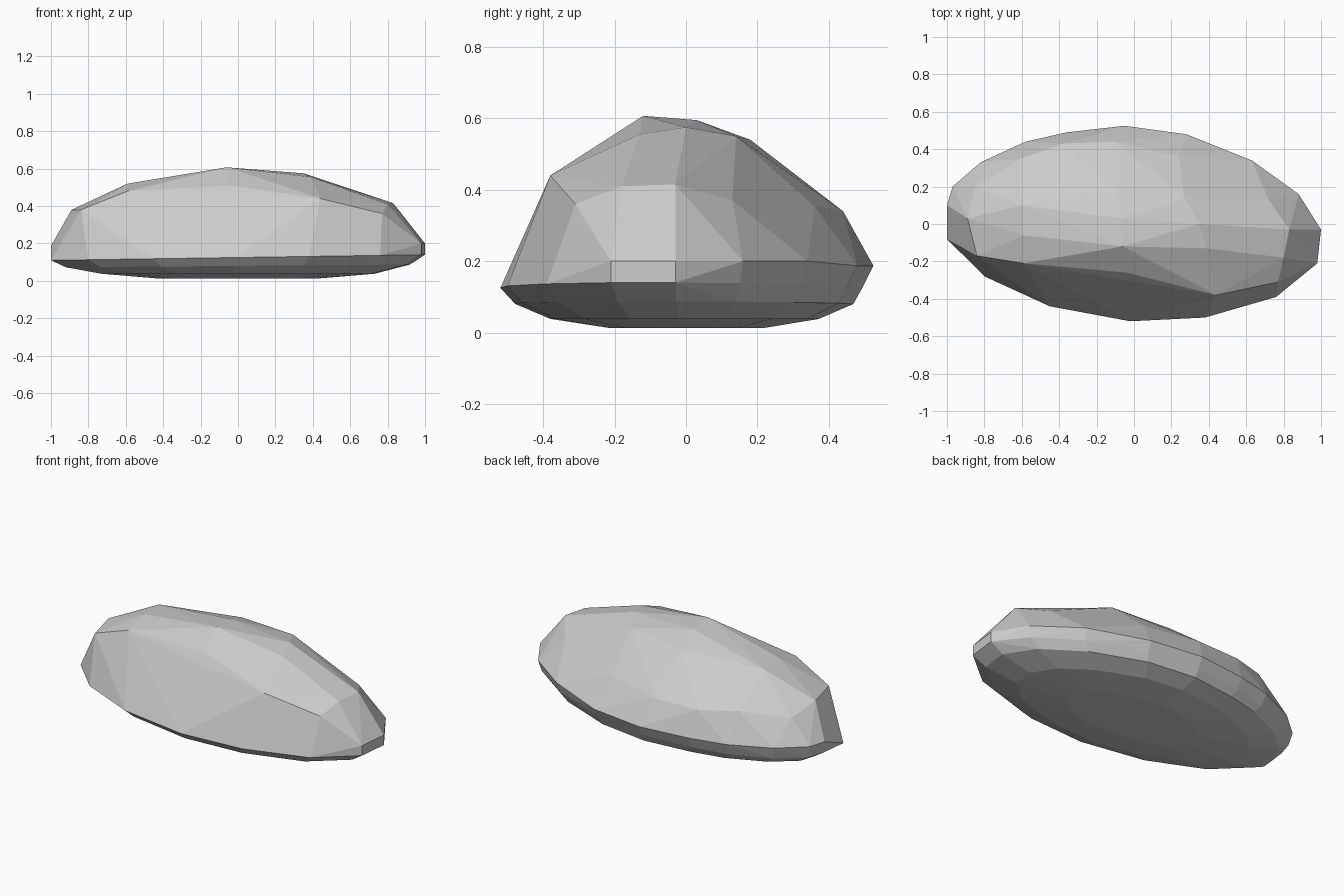
import bpy, bmesh, math

if "Cube" in bpy.data.objects:
    bpy.data.objects.remove(bpy.data.objects["Cube"])

# Widest outline of the rock, seen from above
outline = [(1.0, -.03), (.98, -.21), (.76, -.39), (.38, -.5), (-.02, -.52), (-.45, -.44),
           (-.8, -.28), (-1.0, -.08), (-1.0, .1), (-.97, .2), (-.82, .33), (-.58, .44),
           (-.36, .49), (-.05, .525), (.28, .48), (.63, .34), (.88, .16)]

# Facet corners of the upper shell, in rows from front to back
upper = [(-.84, -.17, .38), (-.59, -.21, .48), (-.04, -.26, .51), (.44, -.38, .44), (.77, -.31, .36),
         (-.89, .03, .38), (-.59, -.06, .52), (-.06, -.12, .607), (.39, -.13, .555), (.8, -.18, .41),
         (-.6, .1, .515), (-.07, .03, .595), (.35, 0, .575), (.83, -.03, .415),
         (-.85, .2, .33), (-.6, .35, .36), (-.1, .18, .54), (.27, .14, .55), (.72, .13, .37),
         (-.38, .43, .34), (-.1, .44, .34), (.24, .36, .355), (.51, .27, .315)]

bm = bmesh.new()
for p in upper:
    bm.verts.new(p)

# Lower rim, raised back and end rim, and the shallow rounded underside
for x, y in outline:
    back = y > -.05 or x > .9
    ky = .94 if y > 0 else 1
    rim = .125 + .015 * x
    bm.verts.new((x * (.98 if y > 0 else 1), y * ky, rim))
    if back:
        bm.verts.new((x, y, .2 if x > .6 else .187))
    for s, z in ((.92, .08), (.73, .038), (.42, .012)):
        bm.verts.new((x * s, y * s * (.97 if y > 0 else 1), z + .008 * x * s * (z > .05)))
bm.verts.new((0, -.03, 0))

# Wrap the points in a faceted hull and merge near-flat facets
hull = bmesh.ops.convex_hull(bm, input=bm.verts[:])
loose = [v for v in bm.verts if not v.link_faces]
bmesh.ops.delete(bm, geom=loose, context='VERTS')
bmesh.ops.dissolve_limit(bm, angle_limit=math.radians(3), verts=bm.verts[:], edges=bm.edges[:])
bmesh.ops.recalc_face_normals(bm, faces=bm.faces[:])

mesh = bpy.data.meshes.new("rock")
bm.to_mesh(mesh)
bm.free()
rock = bpy.data.objects.new("rock", mesh)
bpy.context.collection.objects.link(rock)
